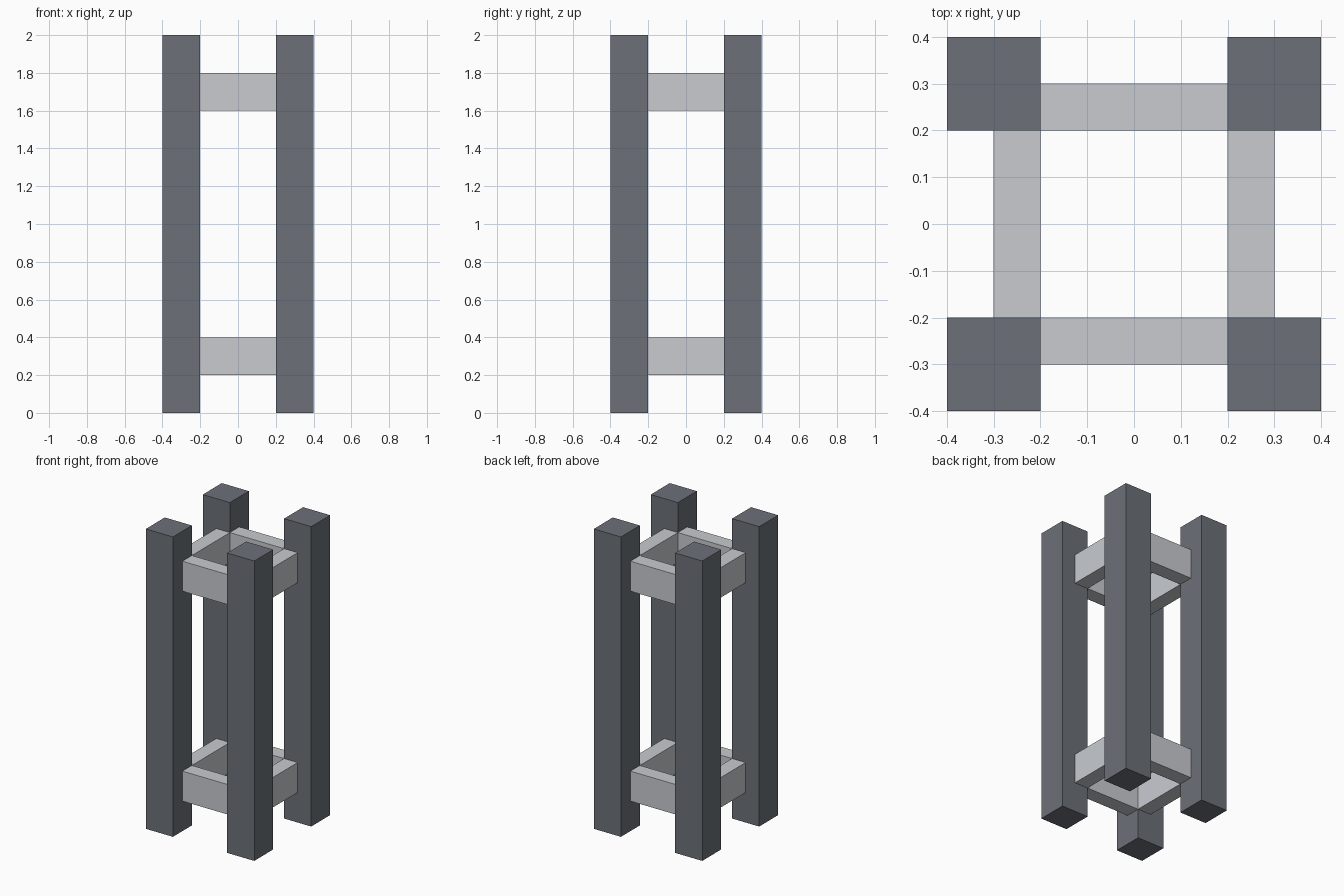
import bpy

if "Cube" in bpy.data.objects:
    bpy.data.objects.remove(bpy.data.objects["Cube"])


def material(name, color):
    mat = bpy.data.materials.new(name)
    mat.diffuse_color = (*color, 1)
    mat.use_nodes = True
    mat.node_tree.nodes["Principled BSDF"].inputs["Base Color"].default_value = mat.diffuse_color
    return mat


def box(name, center, size, mat):
    bpy.ops.mesh.primitive_cube_add(size=1, location=center)
    obj = bpy.context.object
    obj.name = name
    obj.scale = size
    bpy.ops.object.transform_apply(location=False, rotation=False, scale=True)
    obj.data.materials.append(mat)
    return obj


dark = material("dark_grey", (0.15, 0.165, 0.19))
light = material("light_grey", (0.58, 0.60, 0.63))

# Four corner posts
for x_side, x in (("left", -0.3), ("right", 0.3)):
    for y_side, y in (("front", -0.3), ("back", 0.3)):
        box(f"{y_side}_{x_side}_post", (x, y, 1.0), (0.2, 0.2, 2.0), dark)

# Lower and upper rings of rails between the posts
for level, z in (("lower", 0.3), ("upper", 1.7)):
    for side, y in (("front", -0.25), ("back", 0.25)):
        box(f"{level}_{side}_rail", (0, y, z), (0.4, 0.1, 0.2), light)
    for side, x in (("left", -0.25), ("right", 0.25)):
        box(f"{level}_{side}_rail", (x, 0, z), (0.1, 0.4, 0.2), light)
